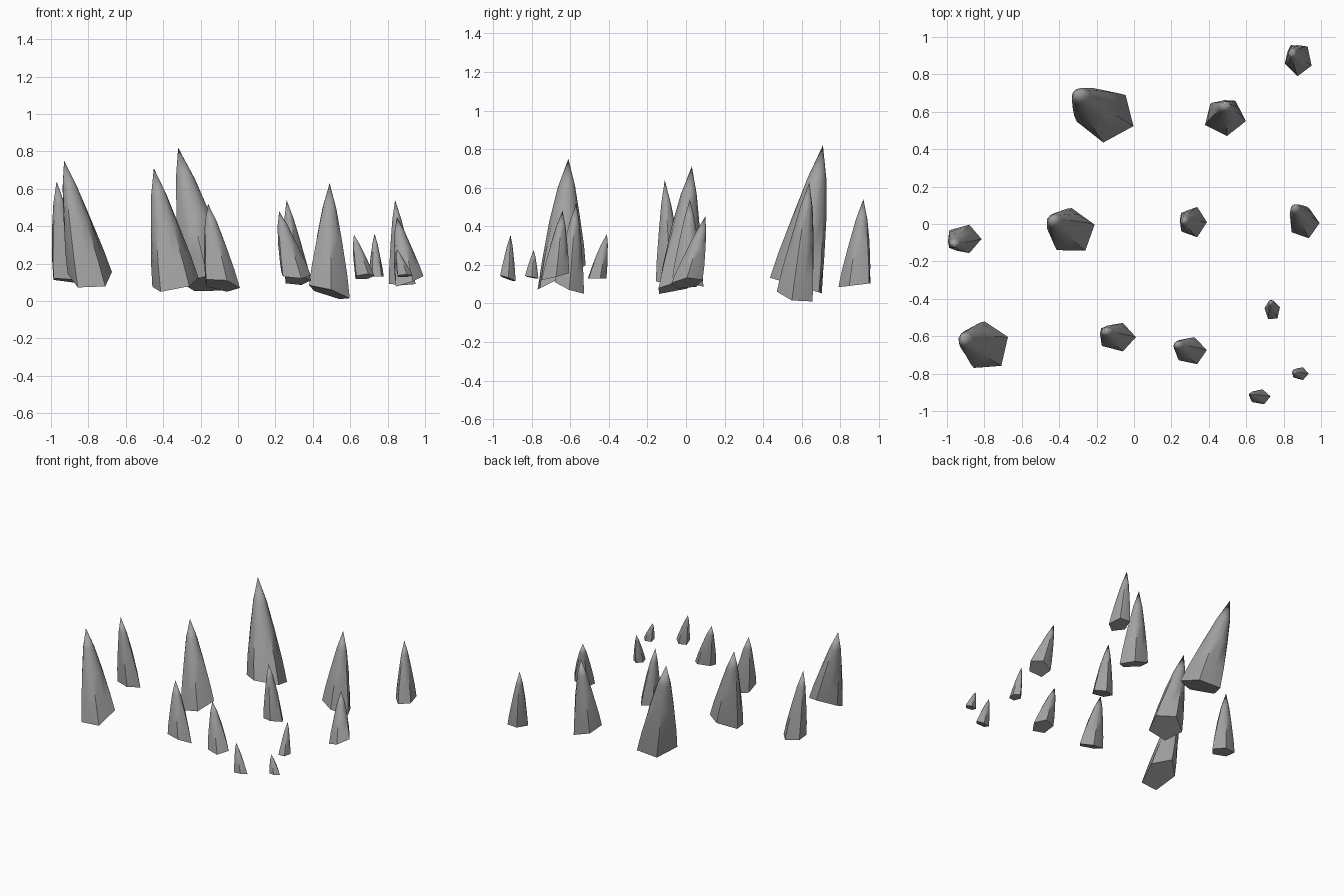
import bpy, bmesh, math
from mathutils import Vector

if "Cube" in bpy.data.objects:
    bpy.data.objects.remove(bpy.data.objects["Cube"])

stone = bpy.data.materials.new("grey_stone")
stone.diffuse_color = (0.36, 0.36, 0.36, 1)
stone.use_nodes = True
stone.node_tree.nodes["Principled BSDF"].inputs["Base Color"].default_value = stone.diffuse_color

# Taper along a spike: (fraction of height, fraction of base radius)
TAPER = [(0, 1), (0.2, 0.87), (0.5, 0.6), (0.77, 0.33), (1, 0)]
SIDES = 5


def spike(name, base, radii, turn, slope, tip):
    """Leaning pointed rock on a tilted pentagon base."""
    base, tip = Vector(base), Vector(tip)
    bm = bmesh.new()
    rings = []
    for t, f in TAPER[:-1]:
        centre = base.lerp(tip, t)
        ring = []
        for i in range(SIDES * 2):
            a = math.radians(turn) + math.pi * i / SIDES
            # edge midpoints are flat at the base and rounder higher up
            flat = math.cos(math.pi / SIDES)
            k = f * ((flat + (1 - flat) * min(1, t * 1.6)) if i % 2 else 1)
            x, y = radii[0] * k * math.cos(a), radii[1] * k * math.sin(a)
            z = (slope[0] * x + slope[1] * y) * (1 - t)
            ring.append(bm.verts.new(centre + Vector((x, y, z))))
        rings.append(ring)
    top = bm.verts.new(tip)
    bm.faces.new(rings[0][::-1])
    n = SIDES * 2
    for low, high in zip(rings, rings[1:]):
        for i in range(n):
            j = (i + 1) % n
            bm.faces.new((low[i], low[j], high[j], high[i]))
    for i in range(n):
        bm.faces.new((rings[-1][i], rings[-1][(i + 1) % n], top))
    bmesh.ops.recalc_face_normals(bm, faces=bm.faces)
    mesh = bpy.data.meshes.new(name)
    bm.to_mesh(mesh)
    bm.free()
    mesh.materials.append(stone)
    obj = bpy.data.objects.new(name, mesh)
    bpy.context.collection.objects.link(obj)
    bpy.context.view_layer.objects.active = obj
    obj.select_set(True)
    bpy.ops.object.shade_smooth_by_angle(angle=math.radians(40))
    obj.select_set(False)


# Large spikes
spike("spike_back_large", (-0.15, 0.58, 0.09), (0.16, 0.145), -95, (0, -0.3), (-0.32, 0.71, 0.82))
spike("spike_front_left", (-0.79, -0.655, 0.13), (0.125, 0.135), -50, (0, 0.5), (-0.93, -0.61, 0.75))
spike("spike_centre_left", (-0.335, -0.04, 0.09), (0.13, 0.125), -55, (0.2, 0.25), (-0.45, 0.03, 0.71))
spike("spike_back_right", (0.485, 0.57, 0.045), (0.115, 0.1), -12, (-0.3, -0.2), (0.49, 0.64, 0.63))

# Medium spikes
spike("spike_far_left", (-0.91, -0.08, 0.11), (0.095, 0.08), 0, (-0.1, -0.1), (-0.97, -0.11, 0.64))
spike("spike_far_corner", (0.88, 0.88, 0.095), (0.075, 0.09), -22, (0, 0.12), (0.84, 0.92, 0.54))
spike("spike_centre_right", (0.315, 0.01, 0.11), (0.075, 0.085), 0, (0, -0.3), (0.26, 0.02, 0.54))
spike("spike_front_middle", (-0.09, -0.605, 0.085), (0.1, 0.08), 0, (-0.15, -0.4), (-0.16, -0.57, 0.52))
spike("spike_front_right", (0.305, -0.68, 0.14), (0.085, 0.075), 5, (-0.05, 0.25), (0.22, -0.64, 0.48))
spike("spike_far_right", (0.91, 0.005, 0.105), (0.082, 0.085), 0, (0.35, 0.1), (0.85, 0.1, 0.45))

# Small spikes
spike("small_spike_back", (0.74, -0.465, 0.13), (0.043, 0.052), -50, (0, 0), (0.73, -0.41, 0.36))
spike("small_spike_front", (0.675, -0.925, 0.13), (0.055, 0.042), 5, (0.1, -0.35), (0.62, -0.91, 0.355))
spike("small_spike_corner", (0.89, -0.8, 0.135), (0.044, 0.036), 0, (0.05, -0.2), (0.85, -0.79, 0.275))
